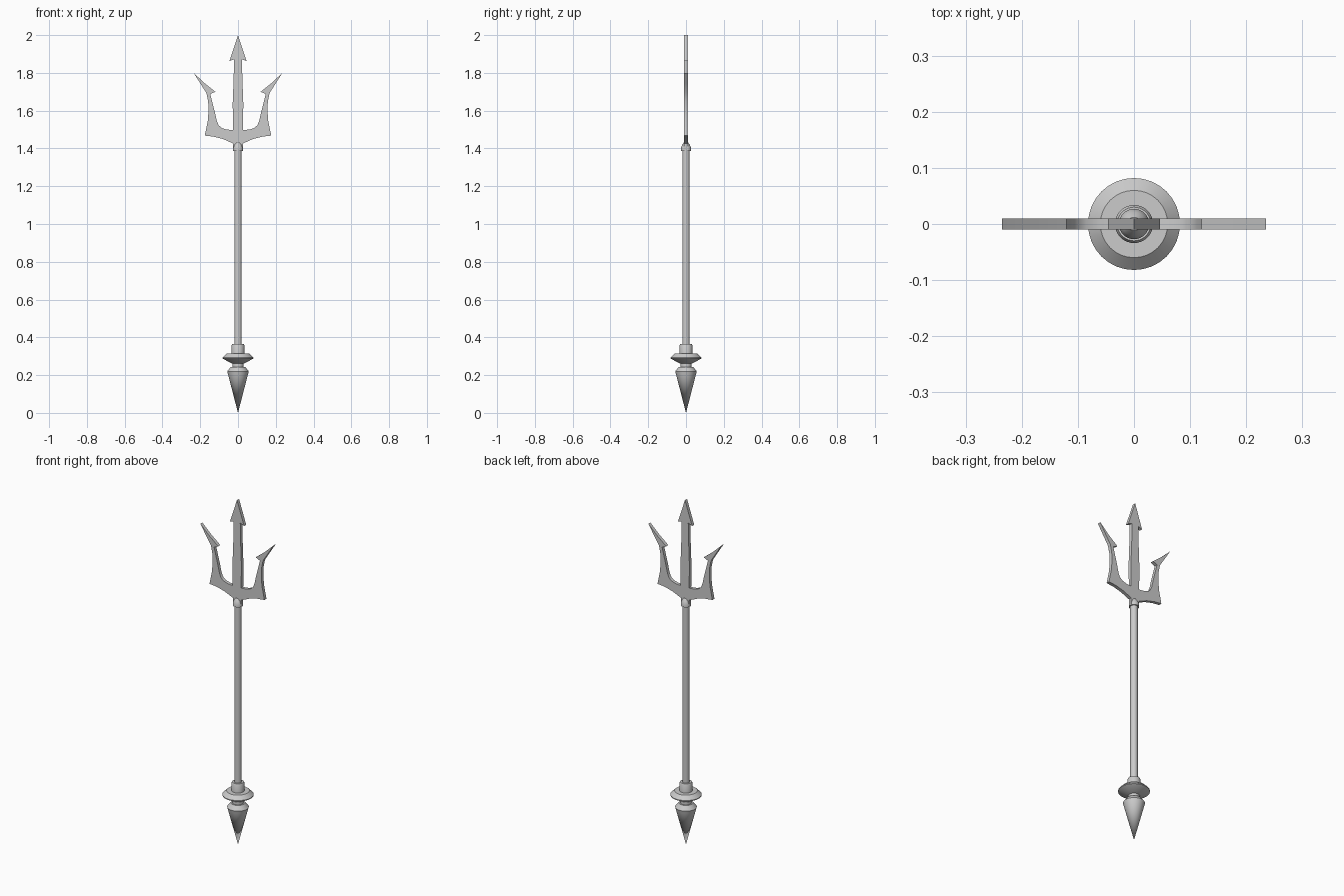
import bpy, bmesh, math

if "Cube" in bpy.data.objects:
    bpy.data.objects.remove(bpy.data.objects["Cube"])


def finish(name, bm):
    bmesh.ops.recalc_face_normals(bm, faces=bm.faces)
    mesh = bpy.data.meshes.new(name)
    bm.to_mesh(mesh)
    bm.free()
    obj = bpy.data.objects.new(name, mesh)
    bpy.context.collection.objects.link(obj)
    bpy.ops.object.select_all(action='DESELECT')
    obj.select_set(True)
    bpy.context.view_layer.objects.active = obj
    bpy.ops.object.shade_smooth_by_angle(angle=math.radians(30))
    return obj


def lathe(name, profile, sides=32):
    """Revolve (radius, z) points around the z axis."""
    bm = bmesh.new()
    verts = [bm.verts.new((r, 0, z)) for r, z in profile]
    edges = [bm.edges.new(pair) for pair in zip(verts, verts[1:])]
    bmesh.ops.spin(bm, geom=verts + edges, cent=(0, 0, 0), axis=(0, 0, 1),
                   angle=math.tau, steps=sides, use_duplicate=False)
    bmesh.ops.remove_doubles(bm, verts=bm.verts, dist=1e-5)
    return finish(name, bm)


def plate(name, outline, thickness):
    """Extrude an (x, z) outline along y, centred on y = 0."""
    bm = bmesh.new()
    face = bm.faces.new([bm.verts.new((x, -thickness / 2, z)) for x, z in outline])
    out = bmesh.ops.extrude_face_region(bm, geom=[face], use_keep_orig=True)
    moved = [g for g in out['geom'] if isinstance(g, bmesh.types.BMVert)]
    bmesh.ops.translate(bm, verts=moved, vec=(0, thickness, 0))
    return finish(name, bm)


# Right half of the fork outline, from the centre tip down to the stem
half = [
    (0.046, 1.862), (0.021, 1.872),                                  # centre barb
    (0.023, 1.77), (0.028, 1.64), (0.027, 1.497),                    # centre prong
    (0.06, 1.50), (0.085, 1.508), (0.102, 1.522), (0.112, 1.545),    # inner curve
    (0.122, 1.59), (0.147, 1.688), (0.12, 1.70),                     # side barb
    (0.18, 1.748), (0.235, 1.80),                                    # side tip
    (0.20, 1.745), (0.167, 1.693),
    (0.158, 1.65), (0.156, 1.60), (0.16, 1.545), (0.176, 1.468),     # outer edge
    (0.13, 1.463), (0.08, 1.45), (0.027, 1.427), (0.027, 1.392),     # base curve
]
outline = [(0, 2.0)] + half + [(-x, z) for x, z in reversed(half)]
plate("fork_head", outline, 0.019)

# Socket joining the fork to the shaft
lathe("fork_socket", [(0, 1.387), (0.027, 1.387), (0.027, 1.402),
                      (0.021, 1.418), (0.012, 1.431), (0, 1.431)])

# Long round shaft
lathe("shaft", [(0, 0.30), (0.0195, 0.30), (0.0195, 1.392), (0, 1.392)])

# Collar where the shaft enters the butt
lathe("shaft_collar", [(0, 0.30), (0.034, 0.30), (0.034, 0.358),
                       (0.030, 0.365), (0, 0.365)])

# Wide bevelled guard disc
lathe("guard_disc", [(0, 0.262), (0.034, 0.262), (0.082, 0.288), (0.082, 0.293),
                     (0.06, 0.314), (0, 0.314)])

# Neck and pointed butt spike
lathe("spike_neck", [(0, 0.235), (0.03, 0.235), (0.03, 0.27), (0, 0.27)])
lathe("butt_spike", [(0, 0), (0.053, 0.205), (0.057, 0.22), (0.038, 0.244), (0, 0.244)])
